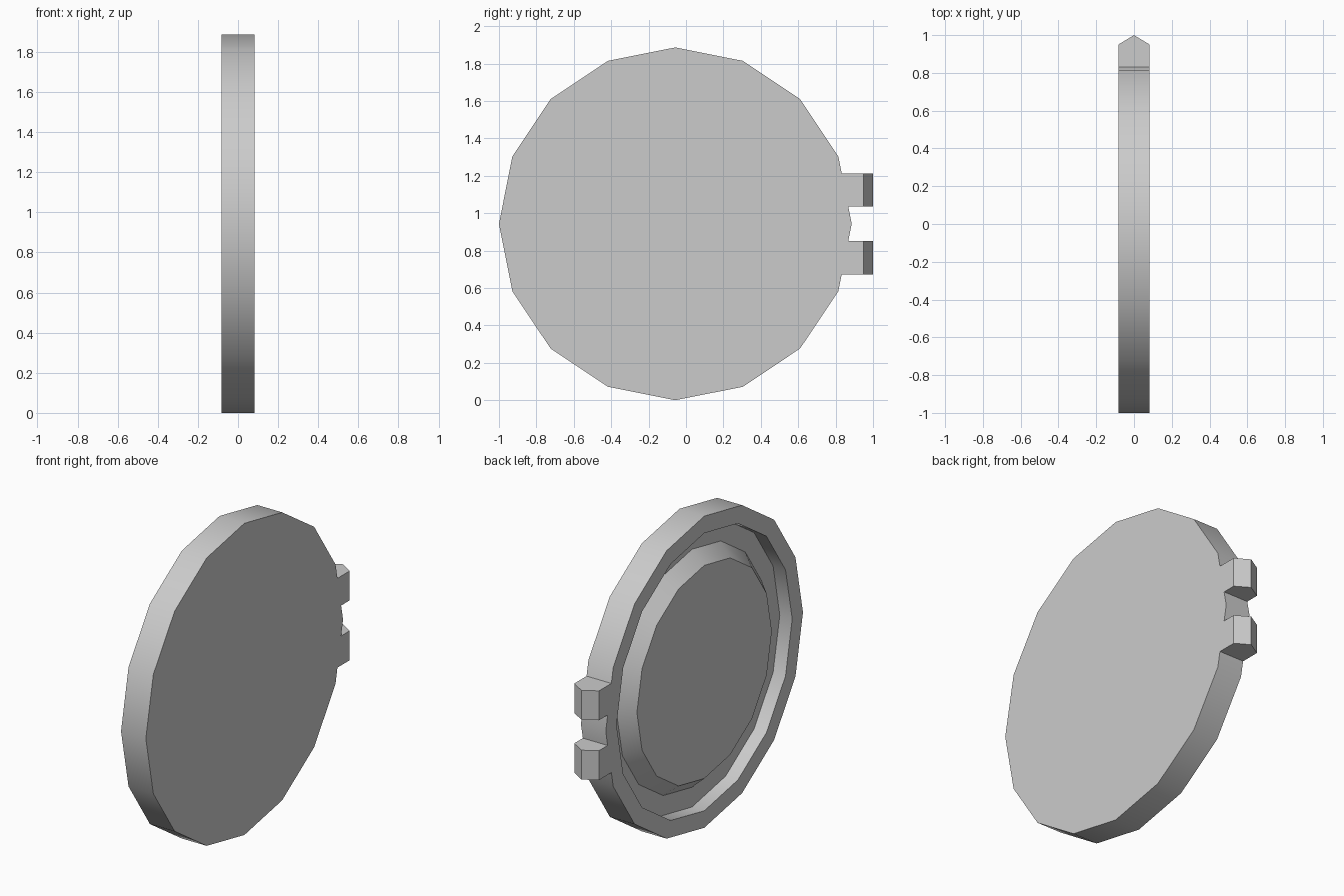
import bpy, bmesh, math

if "Cube" in bpy.data.objects:
    bpy.data.objects.remove(bpy.data.objects["Cube"])

CY, CZ, R = -0.057, 0.943, 0.943   # disc centre and radius
HALF = 0.083                       # half thickness
SIDES = 16


def make_object(name, bm):
    bmesh.ops.recalc_face_normals(bm, faces=bm.faces)
    mesh = bpy.data.meshes.new(name)
    bm.to_mesh(mesh)
    bm.free()
    ob = bpy.data.objects.new(name, mesh)
    bpy.context.collection.objects.link(ob)
    return ob


# Round lid: (x, radius) profile swept around the x axis
profile = [(HALF, R), (-HALF, R), (-HALF, 0.84),      # rim
           (0.0, 0.84), (0.0, 0.72),                  # groove
           (-HALF, 0.645)]                            # tapered raised centre
bm = bmesh.new()
rings = []
for x, r in profile:
    angles = [2 * math.pi * i / SIDES for i in range(SIDES)]
    rings.append([bm.verts.new((x, CY + r * math.cos(a), CZ + r * math.sin(a)))
                  for a in angles])
for a, b in zip(rings, rings[1:]):
    for i in range(SIDES):
        j = (i + 1) % SIDES
        bm.faces.new((a[i], a[j], b[j], b[i]))
bm.faces.new(rings[0])
bm.faces.new(rings[-1])
lid = make_object("round_lid", bm)
bpy.context.view_layer.objects.active = lid
lid.select_set(True)
bpy.ops.object.shade_smooth_by_angle(angle=math.radians(30))


# Hinge lugs: pointed prisms that start on the slanted edge of the lid
def hinge_lug(name, side):
    bm = bmesh.new()
    levels = []
    for h in (0.092, 0.270):
        back = CY + R - 0.199 * h
        outline = [(-HALF, back), (HALF, back), (HALF, 0.95),
                   (0, 1.0), (-HALF, 0.95)]
        levels.append([bm.verts.new((x, y, CZ + side * h)) for x, y in outline])
    low, high = levels
    bm.faces.new(low)
    bm.faces.new(high)
    for i in range(5):
        j = (i + 1) % 5
        bm.faces.new((low[i], low[j], high[j], high[i]))
    make_object(name, bm)


hinge_lug("upper_hinge_lug", 1)
hinge_lug("lower_hinge_lug", -1)
